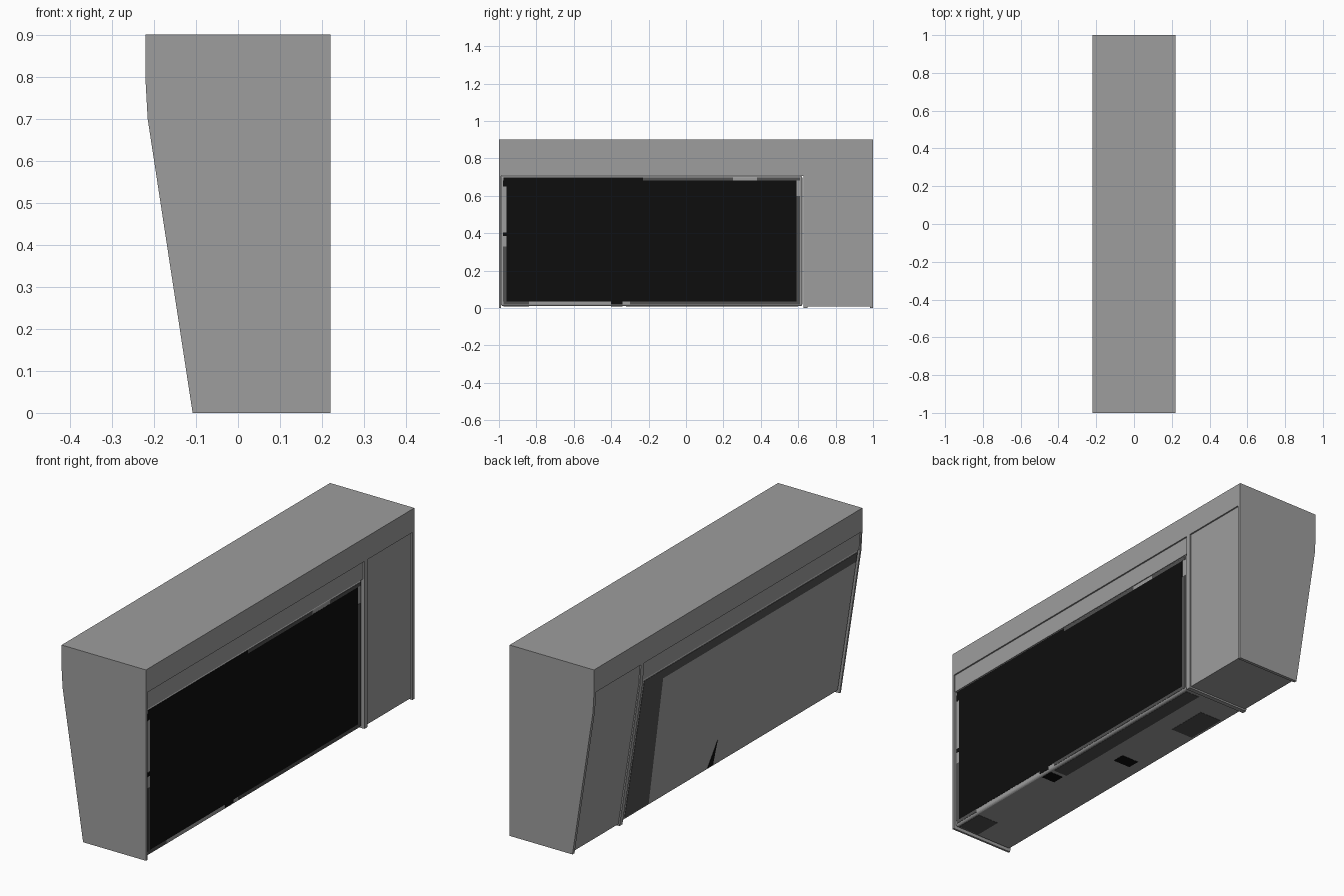
import bpy, bmesh
from mathutils import Vector

if "Cube" in bpy.data.objects:
    bpy.data.objects.remove(bpy.data.objects["Cube"])


def material(name, v):
    m = bpy.data.materials.new(name)
    m.diffuse_color = (v, v, v, 1)
    m.use_nodes = True
    m.node_tree.nodes["Principled BSDF"].inputs["Base Color"].default_value = m.diffuse_color
    return m


GREY = material("light_grey", 0.34)
DARK = material("dark_grey", 0.08)
BLACK = material("black", 0.004)


def solid(name, pts, offset, mat, bevel=0):
    """Extrude a flat outline along an offset vector."""
    bm = bmesh.new()
    f = bm.faces.new([bm.verts.new(p) for p in pts])
    r = bmesh.ops.extrude_face_region(bm, geom=[f])
    moved = [g for g in r["geom"] if isinstance(g, bmesh.types.BMVert)]
    bmesh.ops.translate(bm, verts=moved, vec=Vector(offset))
    if bevel:
        bmesh.ops.bevel(bm, geom=bm.edges[:], offset=bevel, segments=4,
                        profile=0.5, affect='EDGES')
    bmesh.ops.recalc_face_normals(bm, faces=bm.faces[:])
    me = bpy.data.meshes.new(name)
    bm.to_mesh(me)
    bm.free()
    me.materials.append(mat)
    ob = bpy.data.objects.new(name, me)
    bpy.context.collection.objects.link(ob)
    return ob


def slab(name, profile, y0, y1, mat=GREY, bevel=0):
    return solid(name, [(x, y0, z) for x, z in profile], (0, y1 - y0, 0), mat, bevel)


def slope_x(z):
    return -0.103 - 0.107 * (z - 0.01) / 0.695


T = 0.0015


def front_plate(name, y0, y1, z0, z1, mat):
    solid(name, [(0.2125, y0, z0), (0.2125, y1, z0), (0.2125, y1, z1), (0.2125, y0, z1)],
          (T, 0, 0), mat)


def back_plate(name, yz, mat):
    solid(name, [(slope_x(z) + 0.0005, y, z) for y, z in yz], (-0.002, 0, 0), mat)


def under_plate(name, x0, x1, y0, y1, mat):
    solid(name, [(x0, y0, 0.0105), (x1, y0, 0.0105), (x1, y1, 0.0105), (x0, y1, 0.0105)],
          (0, 0, -T), mat)


outer = [(-0.108, 0), (-0.215, 0.70), (-0.22, 0.79), (0.22, 0.79), (0.22, 0)]
inner = [(-0.102, 0.008), (-0.209, 0.70), (-0.214, 0.79), (0.213, 0.79), (0.213, 0.008)]

# top slab and the recessed header below it
slab("top_slab", [(-0.22, 0.79), (0.22, 0.79), (0.22, 0.9), (-0.22, 0.9)], -1, 1)
slab("header", [(-0.210, 0.705), (-0.214, 0.79), (0.213, 0.79), (0.213, 0.705)], -0.99, 0.63)

# protruding end plates and divider
for name, y0, y1 in (("end_plate", -1, -0.99), ("divider", 0.628, 0.65),
                     ("column_end_plate", 0.985, 1)):
    slab(name, outer, y0, y1)
slab("column", inner, 0.65, 0.985)

# rounded window case
slab("window_case", [(slope_x(0.01), 0.01), (slope_x(0.708), 0.708), (0.213, 0.708), (0.213, 0.01)],
     -0.99, 0.622, GREY, 0.012)

# large black panel and its patterned border
front_plate("black_panel", -0.96, 0.59, 0.035, 0.682, BLACK)
for y0, y1, m in ((-0.975, -0.84, DARK), (-0.40, -0.34, BLACK), (-0.30, 0.61, DARK)):
    front_plate("border_bottom", y0, y1, 0.02, 0.035, m)
for y0, y1, m in ((-0.975, -0.23, BLACK), (-0.23, 0.25, DARK), (0.38, 0.61, DARK)):
    front_plate("border_top", y0, y1, 0.682, 0.698, m)
for z0, z1, m in ((0.035, 0.33, DARK), (0.385, 0.405, BLACK), (0.65, 0.682, BLACK)):
    front_plate("border_left", -0.978, -0.96, z0, z1, m)
front_plate("border_right", 0.59, 0.61, 0.035, 0.60, DARK)

# dark bands and sliver on the sloping side
back_plate("slope_top_band", [(-0.978, 0.65), (0.61, 0.65), (0.61, 0.696), (-0.978, 0.696)], DARK)
back_plate("slope_side_band", [(0.43, 0.022), (0.61, 0.022), (0.61, 0.65), (0.46, 0.65)], DARK)
back_plate("slope_sliver", [(-0.05, 0.022), (-0.01, 0.022), (-0.04, 0.09), (-0.06, 0.14),
                            (-0.055, 0.09)], BLACK)

# patches on the underside
under_plate("under_strip", 0.125, 0.198, -0.32, 0.6, DARK)
under_plate("under_corner", 0.09, 0.2, -0.975, -0.84, DARK)
under_plate("under_black_front", 0.13, 0.2, -0.40, -0.34, BLACK)
under_plate("under_black_middle", -0.04, 0.05, -0.08, -0.02, BLACK)
under_plate("under_back_patch", -0.085, 0.03, 0.3, 0.5, DARK)
